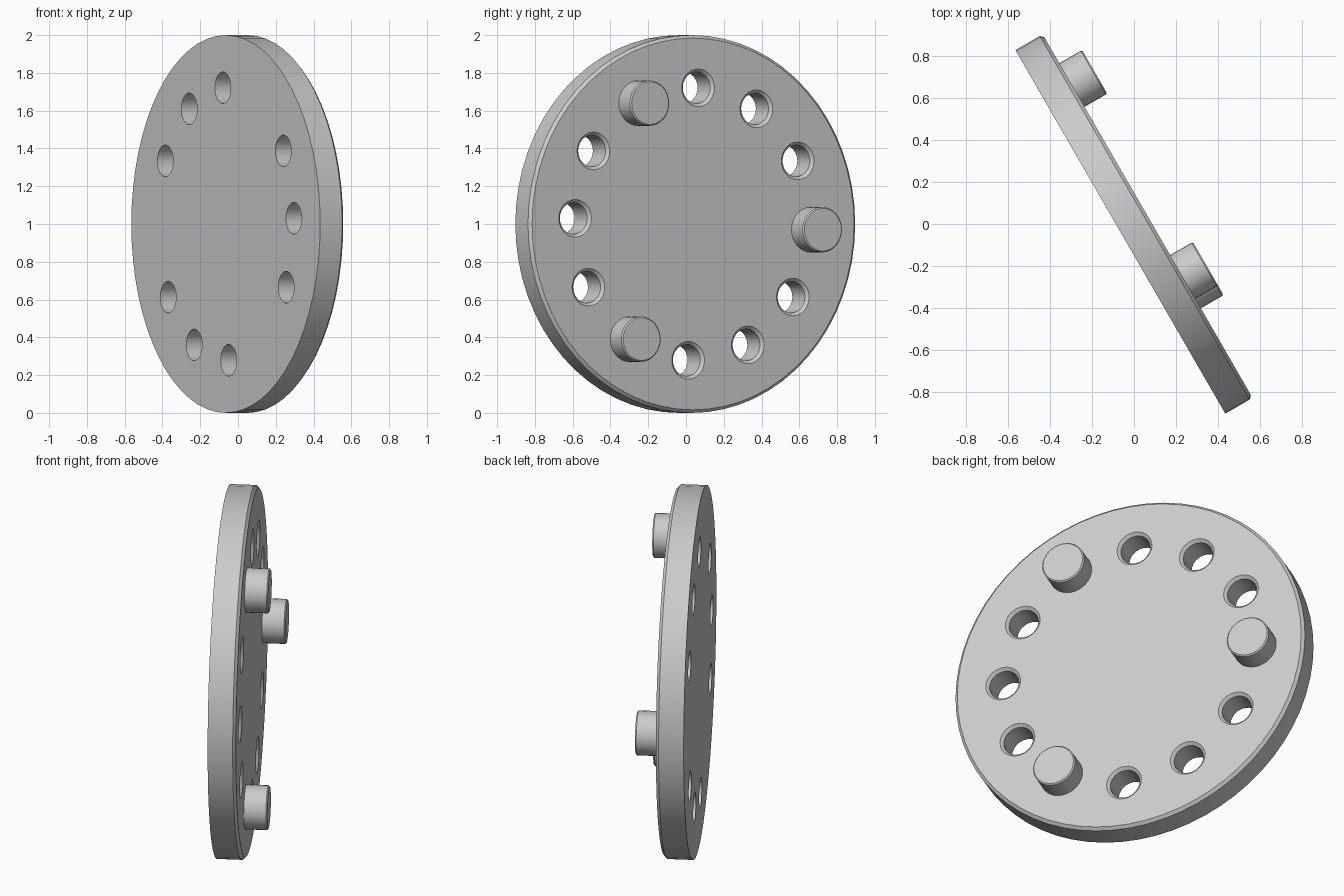
import bpy, bmesh, math
from mathutils import Matrix, Vector

cube = bpy.data.objects.get("Cube")
if cube:
    bpy.data.objects.remove(cube, do_unlink=True)

THICK, CHAMFER = 0.15, 0.016
RING, START = 0.722, math.radians(-2.4)   # circle that carries pegs and holes
HALF = THICK / 2

# Disc frame: local z is the disc axis, turned 30 degrees from +x
axis = Vector((math.cos(math.radians(30)), math.sin(math.radians(30)), 0))
across = Vector((-axis.y, axis.x, 0))
frame = Matrix((across, Vector((0, 0, 1)), axis)).transposed().to_4x4()
frame.translation = (0, 0, 1)

grey = bpy.data.materials.new("plain grey")
grey.use_nodes = True
colour = (0.6, 0.6, 0.6, 1)
grey.diffuse_color = colour
grey.node_tree.nodes["Principled BSDF"].inputs["Base Color"].default_value = colour


def lathe(bm, profile, segments, centre=(0, 0)):
    """Closed solid turned from (radius, height) points, bottom to top."""
    rings = []
    for r, h in profile:
        rings.append([bm.verts.new((centre[0] + r * math.cos(a), centre[1] + r * math.sin(a), h))
                      for a in (math.tau * i / segments for i in range(segments))])
    for low, high in zip(rings, rings[1:]):
        for i in range(segments):
            j = (i + 1) % segments
            bm.faces.new((low[i], low[j], high[j], high[i]))
    bm.faces.new(rings[0][::-1])
    bm.faces.new(rings[-1])


def make_object(name, bm):
    mesh = bpy.data.meshes.new(name)
    bm.to_mesh(mesh)
    bm.free()
    mesh.materials.append(grey)
    obj = bpy.data.objects.new(name, mesh)
    obj.matrix_world = frame
    bpy.context.collection.objects.link(obj)
    return obj


def activate(obj):
    bpy.ops.object.select_all(action='DESELECT')
    obj.select_set(True)
    bpy.context.view_layer.objects.active = obj


def ring_point(i):
    a = START + i * math.tau / 12
    return RING * math.cos(a), RING * math.sin(a)


# Disc with one chamfered rim
bm = bmesh.new()
lathe(bm, [(1, -HALF), (1, HALF - CHAMFER), (1 - CHAMFER, HALF)], 64)
disc = make_object("disc", bm)

# Nine through holes, chamfered on the peg side
bm = bmesh.new()
hole = 0.084
for i in range(12):
    if i % 4:
        lathe(bm, [(hole, -0.2), (hole, HALF - CHAMFER),
                   (hole + CHAMFER, HALF), (hole + CHAMFER, 0.2)], 24, ring_point(i))
cutter = make_object("hole_cutter", bm)
cutter.hide_render = True
cut = disc.modifiers.new("holes", 'BOOLEAN')
cut.operation, cut.solver, cut.object = 'DIFFERENCE', 'EXACT', cutter
activate(disc)
bpy.ops.object.modifier_apply(modifier=cut.name)
bpy.data.objects.remove(cutter, do_unlink=True)

# Three pegs, one in every fourth place on the ring
parts = [disc]
for i in (0, 4, 8):
    bm = bmesh.new()
    lathe(bm, [(0.12, HALF - 0.01), (0.12, 0.193), (0.113, 0.2)], 32, ring_point(i))
    parts.append(make_object(f"peg_{i // 4 + 1}", bm))

for obj in parts:
    activate(obj)
    bpy.ops.object.shade_smooth_by_angle(angle=math.radians(30))
